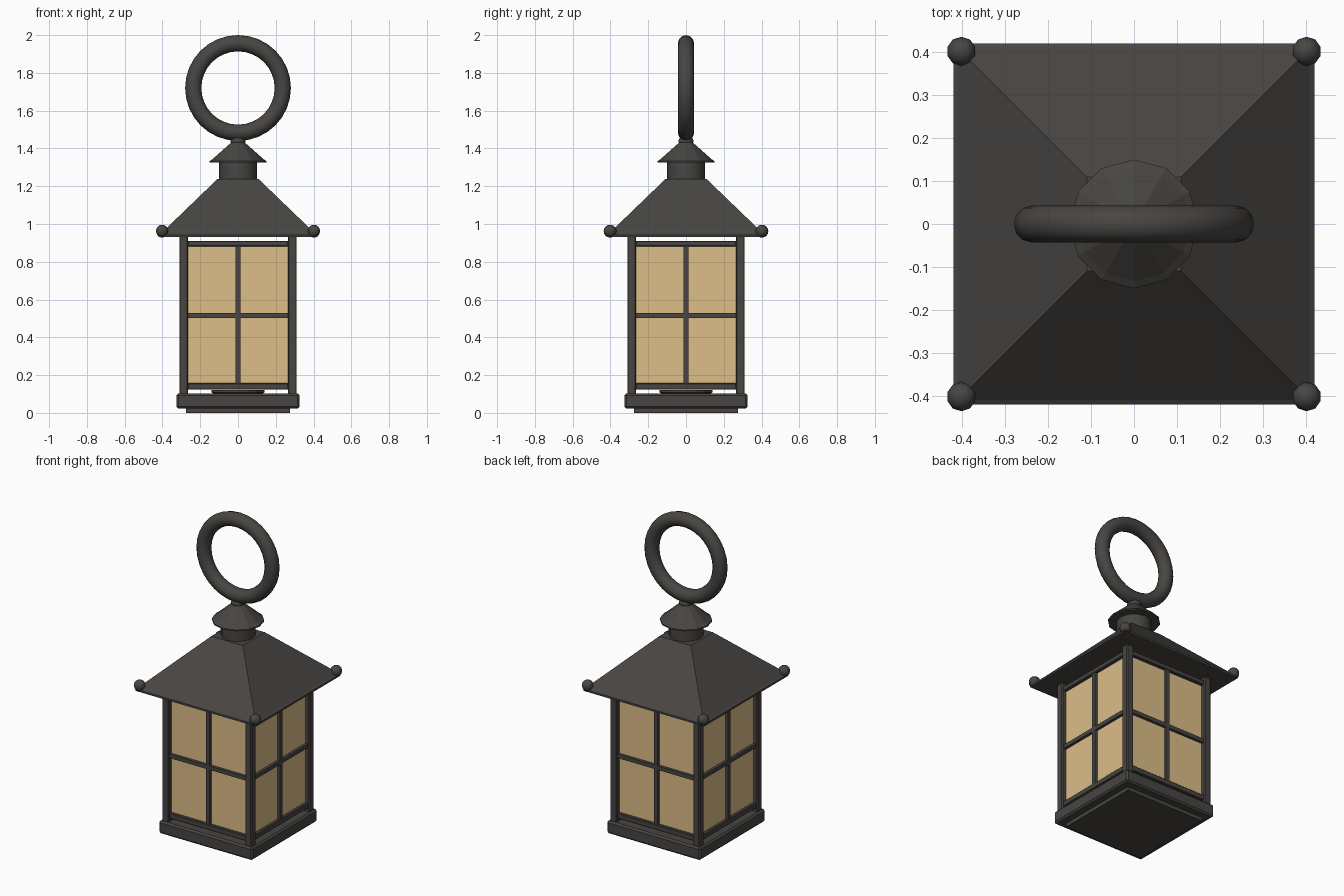
import bpy
from math import pi, radians

if "Cube" in bpy.data.objects:
    bpy.data.objects.remove(bpy.data.objects["Cube"])


def material(name, rgb):
    m = bpy.data.materials.new(name)
    m.diffuse_color = (*rgb, 1)
    m.use_nodes = True
    m.node_tree.nodes["Principled BSDF"].inputs["Base Color"].default_value = m.diffuse_color
    return m


IRON = material("dark_iron", (0.065, 0.06, 0.055))
GLASS = material("amber_glass", (0.72, 0.51, 0.25))


def finish(name, mat=IRON, smooth=None):
    o = bpy.context.object
    o.name = name
    o.data.materials.append(mat)
    if smooth:
        bpy.ops.object.shade_smooth_by_angle(angle=radians(smooth))
    return o


def box(name, loc, size, mat=IRON, bevel=0, turn=0):
    """Box placed for the front side, then turned about the z axis."""
    bpy.ops.mesh.primitive_cube_add(size=1)
    o = finish(name, mat)
    for v in o.data.vertices:
        p = v.co
        v.co = [p[i] * size[i] + loc[i] for i in range(3)]
    o.rotation_euler.z = turn
    if bevel:
        b = o.modifiers.new("bevel", 'BEVEL')
        b.width, b.segments = bevel, 1
    return o


def lathe(name, profile, sides, twist=0, smooth=None):
    """Closed stack of regular polygons from (radius, z) pairs."""
    from math import cos, sin
    verts = [(r * cos(2 * pi * i / sides + twist), r * sin(2 * pi * i / sides + twist), z)
             for r, z in profile for i in range(sides)]
    n = len(profile)
    faces = [(k * sides + i, k * sides + (i + 1) % sides,
              (k + 1) * sides + (i + 1) % sides, (k + 1) * sides + i)
             for k in range(n - 1) for i in range(sides)]
    faces += [tuple(reversed(range(sides))), tuple(range((n - 1) * sides, n * sides))]
    me = bpy.data.meshes.new(name)
    me.from_pydata(verts, [], faces)
    o = bpy.data.objects.new(name, me)
    bpy.context.collection.objects.link(o)
    bpy.ops.object.select_all(action='DESELECT')
    o.select_set(True)
    bpy.context.view_layer.objects.active = o
    return finish(name, IRON, smooth)


# Base: foot plate, slab and candle dish
box("foot_plate", (0, 0, 0.0125), (0.55, 0.55, 0.025))
box("base_slab", (0, 0, 0.063), (0.65, 0.65, 0.08), bevel=0.01)
lathe("candle_dish", [(0.12, 0.1), (0.14, 0.107), (0.14, 0.12)], 16)

# Four sides: corner post, glass pane, rails and glazing bars
for k in range(4):
    t = k * pi / 2
    box(f"corner_post_{k}", (-0.288, -0.288, 0.515), (0.046, 0.046, 0.85), bevel=0.005, turn=t)
    box(f"glass_pane_{k}", (0, -0.277, 0.515), (0.534, 0.012, 0.75), GLASS, turn=t)
    box(f"bottom_rail_{k}", (0, -0.285, 0.14), (0.534, 0.034, 0.034), bevel=0.004, turn=t)
    box(f"top_rail_{k}", (0, -0.285, 0.896), (0.534, 0.034, 0.03), bevel=0.004, turn=t)
    box(f"upright_bar_{k}", (0, -0.285, 0.515), (0.025, 0.03, 0.75), turn=t)
    box(f"cross_bar_{k}", (0, -0.285, 0.515), (0.534, 0.03, 0.025), turn=t)

# Roof: hipped pyramid on a thin eave, with a ball at each corner
S = 2 ** 0.5
lathe("roof", [(0.42 * S, 0.93), (0.42 * S, 0.942), (0.41 * S, 0.948), (0.11 * S, 1.237)], 4, pi / 4)
for k in range(4):
    x, y = (0.402 if k & 1 else -0.402), (0.402 if k & 2 else -0.402)
    bpy.ops.mesh.primitive_uv_sphere_add(segments=10, ring_count=8, radius=0.034, location=(x, y, 0.962))
    finish(f"corner_ball_{k}", smooth=50)

# Chimney neck, cap and hanging ring
lathe("neck", [(0.1, 1.23), (0.1, 1.335)], 12, smooth=35)
lathe("chimney_cap", [(0.15, 1.325), (0.15, 1.333), (0.133, 1.345), (0.035, 1.432)], 12)
lathe("ring_stem", [(0.028, 1.42), (0.04, 1.434), (0.04, 1.442), (0.028, 1.465)], 12, smooth=50)
bpy.ops.mesh.primitive_torus_add(major_radius=0.237, minor_radius=0.043, major_segments=32,
                                 minor_segments=12, location=(0, 0, 1.72), rotation=(pi / 2, 0, 0))
finish("hanging_ring", smooth=50)
